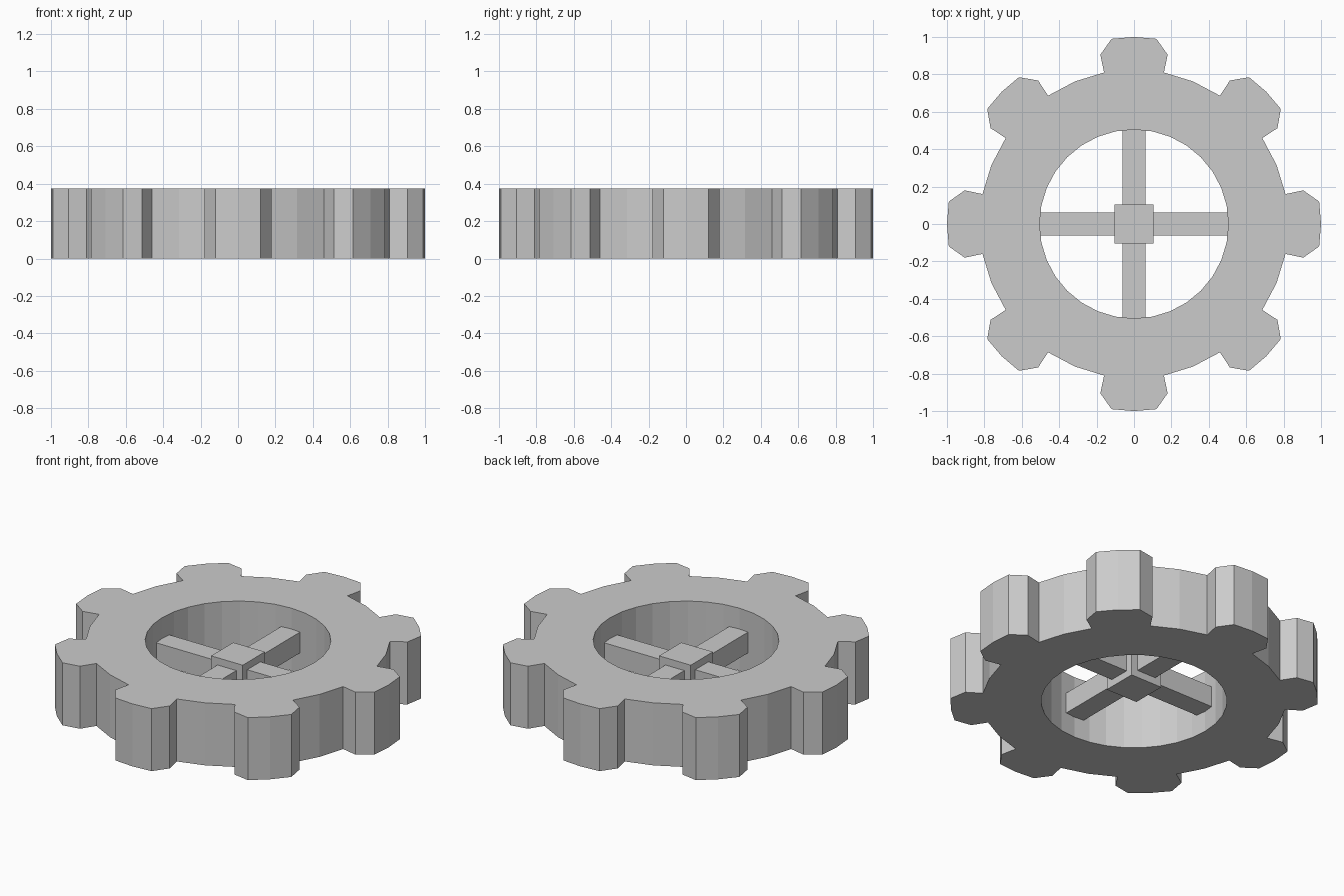
import bpy, bmesh
from math import cos, sin, pi
from mathutils import Matrix, Vector

if "Cube" in bpy.data.objects:
    bpy.data.objects.remove(bpy.data.objects["Cube"])

HEIGHT = 0.375
MID = HEIGHT / 2


def finish(bm, name):
    bmesh.ops.recalc_face_normals(bm, faces=bm.faces)
    mesh = bpy.data.meshes.new(name)
    bm.to_mesh(mesh)
    bm.free()
    obj = bpy.data.objects.new(name, mesh)
    bpy.context.collection.objects.link(obj)
    return obj


def add_loop(bm, points):
    verts = [bm.verts.new(p) for p in points]
    return [bm.edges.new((v, verts[(i + 1) % len(verts)])) for i, v in enumerate(verts)]


def box(name, size):
    bm = bmesh.new()
    bmesh.ops.create_cube(bm, size=1)
    bmesh.ops.scale(bm, vec=size, verts=bm.verts)
    bmesh.ops.translate(bm, vec=(0, 0, MID), verts=bm.verts)
    return finish(bm, name)


# toothed rim: one tooth plus the root point after it, repeated eight times
tooth = [(-0.16, 0.81), (-0.18, 0.905), (-0.12, 0.99), (0, 1.0),
         (0.12, 0.99), (0.18, 0.905), (0.16, 0.81),
         (0.825 * sin(pi / 8), 0.825 * cos(pi / 8))]
outer = []
for i in range(8):
    turn = Matrix.Rotation(-i * pi / 4, 3, 'Z')
    outer += [turn @ Vector((x, y, 0)) for x, y in tooth]
inner = [(0.505 * cos(i * pi / 16), 0.505 * sin(i * pi / 16), 0) for i in range(32)]

bm = bmesh.new()
edges = add_loop(bm, outer) + add_loop(bm, inner)
bmesh.ops.triangle_fill(bm, edges=edges, use_beauty=True, normal=(0, 0, 1))
top = bmesh.ops.extrude_face_region(bm, geom=bm.faces[:], use_keep_orig=True)
bmesh.ops.translate(bm, vec=(0, 0, HEIGHT),
                    verts=[g for g in top["geom"] if isinstance(g, bmesh.types.BMVert)])
finish(bm, "toothed_rim")

# hub block and crossed spokes
box("hub", (0.21, 0.21, 0.212))
box("spoke_x", (1.01, 0.125, 0.125))
box("spoke_y", (0.125, 1.01, 0.125))
